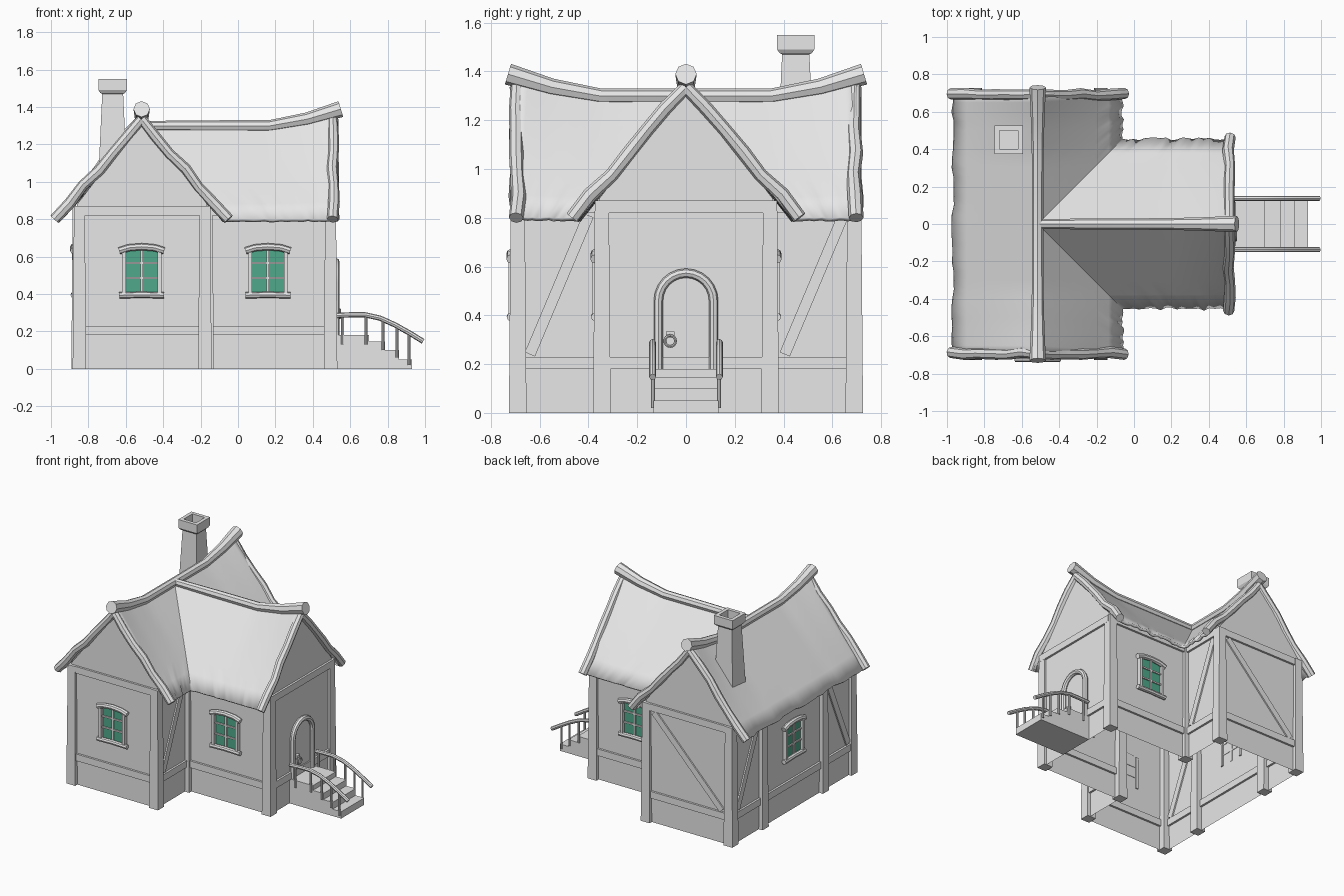
import bpy, bmesh, math, random
from mathutils import Vector, Matrix

random.seed(4)
if "Cube" in bpy.data.objects:
    bpy.data.objects.remove(bpy.data.objects["Cube"], do_unlink=True)


def material(name, rgb):
    m = bpy.data.materials.new(name)
    m.use_nodes = True
    m.diffuse_color = (*rgb, 1)
    m.node_tree.nodes["Principled BSDF"].inputs["Base Color"].default_value = (*rgb, 1)
    return m


GREY = material("plain_grey", (0.8, 0.8, 0.8))
GREEN = material("green_glass", (0.08, 0.4, 0.26))
I = Matrix.Identity(4)


def add(name, mesh, mat=GREY, M=I, smooth=False):
    mesh.transform(M)
    mesh.materials.clear()
    mesh.materials.append(mat)
    if smooth:
        mesh.shade_smooth()
        mesh.set_sharp_from_angle(angle=math.radians(40))
    ob = bpy.data.objects.new(name, mesh)
    bpy.context.collection.objects.link(ob)
    return ob


def finish(name, bm, mat=GREY, M=I, smooth=False):
    mesh = bpy.data.meshes.new(name)
    bm.to_mesh(mesh)
    bm.free()
    return add(name, mesh, mat, M, smooth)


def box(name, centre, size, mat=GREY, M=I, taper=1):
    bm = bmesh.new()
    bmesh.ops.create_cube(bm, size=1)
    for v in bm.verts:
        k = taper if v.co.z > 0 else 1
        v.co = Vector((v.co.x * size[0] * k, v.co.y * size[1] * k, v.co.z * size[2])) + Vector(centre)
    return finish(name, bm, mat, M)


def tube(name, pts, radii, M=I):
    cu = bpy.data.curves.new(name, "CURVE")
    cu.dimensions = "3D"
    cu.bevel_depth, cu.bevel_resolution, cu.use_fill_caps = 1, 2, True
    sp = cu.splines.new("POLY")
    sp.points.add(len(pts) - 1)
    for i, p in enumerate(pts):
        sp.points[i].co = (*p, 1)
        sp.points[i].radius = radii[i] if isinstance(radii, (list, tuple)) else radii
    ob = bpy.data.objects.new(name, cu)
    bpy.context.collection.objects.link(ob)
    bpy.context.view_layer.update()
    mesh = bpy.data.meshes.new_from_object(ob.evaluated_get(bpy.context.evaluated_depsgraph_get()))
    bpy.data.objects.remove(ob)
    return add(name, mesh, GREY, M, True)


def prism(name, pts, depth, M=I):
    """Extrude a closed outline along a vector."""
    bm = bmesh.new()
    f = bm.faces.new([bm.verts.new(p) for p in pts])
    out = bmesh.ops.extrude_face_region(bm, geom=[f])["geom"]
    bmesh.ops.translate(bm, verts=[g for g in out if isinstance(g, bmesh.types.BMVert)], vec=depth)
    bmesh.ops.recalc_face_normals(bm, faces=bm.faces)
    return finish(name, bm, GREY, M)


# Plan of the house: main block with a wing to +x
X0, X1, XE, Y, W, TOP = -0.86, -0.165, 0.51, 0.70, 0.355, 0.88
RX, HALF, EAVE = -0.515, 0.455, 0.80
PLAN = [(X0, -Y), (X1, -Y), (X1, -W), (XE, -W), (XE, W), (X1, W), (X1, Y), (X0, Y)]
EDGES = [(Vector((*a, 0)), Vector((*b, 0))) for a, b in zip(PLAN, PLAN[1:] + PLAN[:1])]


def frame(i):
    """Local frame of a wall: x along it, -y outward, z up."""
    a, b = EDGES[i]
    d = b - a
    return Matrix.Translation(a) @ Matrix.Rotation(math.atan2(d.y, d.x), 4, "Z"), d.length


# Walls and gables
bm = bmesh.new()
UP = Vector((0, 0, TOP))
for i, (a, b) in enumerate(EDGES):
    ring = [a, b, b + UP, a + UP]
    if i in (0, 3, 6):
        ring.insert(3, (a + b) / 2 + Vector((0, 0, 1.33)))
    bm.faces.new([bm.verts.new(p) for p in ring])
bmesh.ops.remove_doubles(bm, verts=bm.verts, dist=0.0001)
finish("walls", bm)

# Timber rails along every wall
for i in range(len(EDGES)):
    M, length = frame(i)
    for z in (0.205, 0.845):
        box("wall_rail", (length / 2, 0, z), (length, 0.03, 0.05), M=M)

# Tapered posts
for s in (-1, 1):
    for x, y in ((-0.848, 0.69), (-0.177, 0.69), (-0.855, 0.35), (-0.165, 0.345), (0.495, 0.345)):
        box("post", (x, s * y, 0.435), (0.072, 0.072, 0.87), taper=0.8)


# Diagonal braces: wall, then start and end along the wall
for i, u0, z0, u1, z1 in ((1, 0.06, 0.24, 0.30, 0.81), (5, 0.05, 0.24, 0.29, 0.81), (6, 0.62, 0.24, 0.07, 0.81),
                          (7, 0.06, 0.24, 0.31, 0.81), (7, 1.34, 0.24, 1.09, 0.81)):
    M, _ = frame(i)
    tilt = math.atan2(u1 - u0, z1 - z0)
    R = Matrix.Translation(((u0 + u1) / 2, 0, (z0 + z1) / 2)) @ Matrix.Rotation(tilt, 4, "Y")
    box("brace", (0, 0, 0), (0.045, 0.02, math.hypot(u1 - u0, z1 - z0)), M=M @ R)


# Roof with sagging ridges
def ridge(d):
    d = abs(d)
    if d < 0.35:
        return 1.295
    if d < 0.55:
        return 1.295 + (d - 0.35) * 0.18
    return 1.331 + (d - 0.55) * 0.3


def wobble(j, n, u):
    return random.uniform(-0.008, 0.008) if u == 1 and 0 < j < n else 0


def patch(bm, point, n, rows=6):
    grid = [[bm.verts.new(point(j, n, r / rows)) for j in range(n + 1)] for r in range(rows + 1)]
    for r in range(rows):
        for j in range(n):
            q = [grid[r][j], grid[r][j + 1], grid[r + 1][j + 1], grid[r + 1][j]]
            bm.faces.new(q)


def main_outer(j, n, u):
    y = -Y + 2 * Y * j / n
    k = wobble(j, n, u)
    return (RX - HALF * u + k, y, ridge(y) * (1 - u) + EAVE * u + k / 2)


def main_inner(s):
    def point(j, n, u):
        t = HALF * u
        y = t + (Y - t) * j / n
        k = wobble(j, n, u)
        return (RX + t + k, s * y, ridge(y) * (1 - u) + EAVE * u + k / 2)
    return point


def wing(s):
    def point(j, n, u):
        t = HALF * u
        x = RX + t + (0.52 - RX - t) * j / n
        k = wobble(j, n, u)
        return (x, s * (t + k), ridge(max(x + 0.18, 0)) * (1 - u) + EAVE * u + k / 2)
    return point


bm = bmesh.new()
patch(bm, main_outer, 28)
for s in (-1, 1):
    patch(bm, main_inner(s), 14)
    patch(bm, wing(s), 20)
bmesh.ops.remove_doubles(bm, verts=bm.verts, dist=0.002)
bm.normal_update()
for f in bm.faces:
    if f.normal.z < 0:
        f.normal_flip()
roof = finish("roof", bm, smooth=True)
mod = roof.modifiers.new("thickness", "SOLIDIFY")
mod.thickness, mod.offset = 0.02, -1

# Ridge beams, thicker at the raised ends
ds = (-0.73, -0.55, -0.35, 0, 0.35, 0.55, 0.73)
rad = [0.044, 0.036, 0.031, 0.03, 0.031, 0.036, 0.044]
tube("main_ridge_beam", [(RX, d, ridge(d) + 0.004) for d in ds], rad)
tube("wing_ridge_beam", [(RX, 0, 1.299)] + [(d - 0.18, 0, ridge(d) + 0.004) for d in ds[3:]], [0.026] + rad[3:])


# Rough rake beams on the three gables
def rake(name, place):
    for s in (-1, 1):
        pts = []
        for k in range(7):
            t = k / 6
            j = random.uniform(-0.007, 0.007) if 0 < k < 6 else 0
            pts.append(place(s * (0.465 * t + j), 1.335 - 0.535 * t + j, random.uniform(-0.006, 0.006)))
        tube(name, pts, [0.027, 0.029, 0.028, 0.03, 0.028, 0.031, 0.03])


for e in (-1, 1):
    rake("main_rake_beam", lambda t, z, j: (RX + t, e * 0.692 + j, z))
rake("wing_rake_beam", lambda t, z, j: (0.508 + j, t, z))

# Hollow chimney, lofted from square rings
bm = bmesh.new()
last = None
for z, h in ((0.95, 0.08), (1.47, 0.056), (1.475, 0.066), (1.49, 0.076), (1.55, 0.076), (1.55, 0.05), (1.35, 0.05)):
    ring = [bm.verts.new((-0.67 + a * h, 0.45 + b * h, z)) for a, b in ((-1, -1), (1, -1), (1, 1), (-1, 1))]
    for k in range(4 if last else 0):
        bm.faces.new([last[k], last[(k + 1) % 4], ring[(k + 1) % 4], ring[k]])
    last = ring
bm.faces.new(last)
finish("chimney", bm)


# Windows
def window(i, u):
    M = frame(i)[0] @ Matrix.Translation((u, 0, 0))
    box("window_glass", (0, -0.004, 0.525), (0.18, 0.008, 0.25), GREEN, M)
    for s in (-1, 1):
        box("window_jamb", (s * 0.095, -0.01, 0.52), (0.02, 0.035, 0.24), M=M)
    box("window_mullion", (0, -0.007, 0.525), (0.014, 0.022, 0.25), M=M)
    for z in (0.485, 0.565):
        box("window_bar", (0, -0.007, z), (0.18, 0.02, 0.011), M=M)
    tube("window_sill", [(-0.12, -0.018, 0.393), (0, -0.018, 0.396), (0.12, -0.018, 0.393)], 0.017, M)
    arch = [(-0.12, 0.631), (-0.07, 0.647), (0, 0.653), (0.07, 0.647), (0.12, 0.631)]
    tube("window_header", [(x, -0.018, z) for x, z in arch], 0.019, M)


for i, u in ((0, 0.345), (2, 0.325), (4, 0.35), (7, 0.70)):
    window(i, u)

# Arched door with a ring handle
M = frame(3)[0] @ Matrix.Translation((W, 0, 0))
arc = [(0.113 * math.cos(math.pi * k / 12), 0.46 + 0.113 * math.sin(math.pi * k / 12)) for k in range(13)]
outline = [(0.113, 0.17)] + arc + [(-0.113, 0.17)]
prism("door", [(x, -0.006, z) for x, z in outline], (0, 0.006, 0), M)
tube("door_frame", [(x, -0.014, z) for x, z in outline], 0.019, M)
box("handle_plate", (-0.065, -0.015, 0.322), (0.034, 0.025, 0.024), M=M)
ring = [(-0.065 + 0.022 * math.sin(a), -0.035, 0.295 + 0.022 * math.cos(a)) for a in
        (math.tau * k / 16 for k in range(17))]
tube("handle_ring", ring, 0.006, M)

# Steps
steps = [(0.51, 0), (0.93, 0), (0.93, 0.05), (0.86, 0.05), (0.86, 0.1), (0.785, 0.1), (0.785, 0.145),
         (0.7, 0.145), (0.7, 0.18), (0.51, 0.18)]
prism("steps", [(x, -0.133, z) for x, z in steps], (0, 0.266, 0))

# Curved handrails and balusters
rail = [(0.52, 0.285), (0.6, 0.289), (0.68, 0.289), (0.76, 0.271), (0.84, 0.235), (0.92, 0.19), (0.99, 0.147)]
for s in (-1, 1):
    tube("handrail", [(x, s * 0.137, z) for x, z in rail], 0.014)
    for x, z0, z1 in ((0.56, 0.13, 0.285), (0.685, 0.13, 0.285), (0.775, 0.1, 0.262), (0.85, 0.06, 0.228),
                      (0.915, 0.02, 0.19)):
        tube("baluster", [(x, s * 0.135, z0), (x, s * 0.135, z1)], 0.008)
